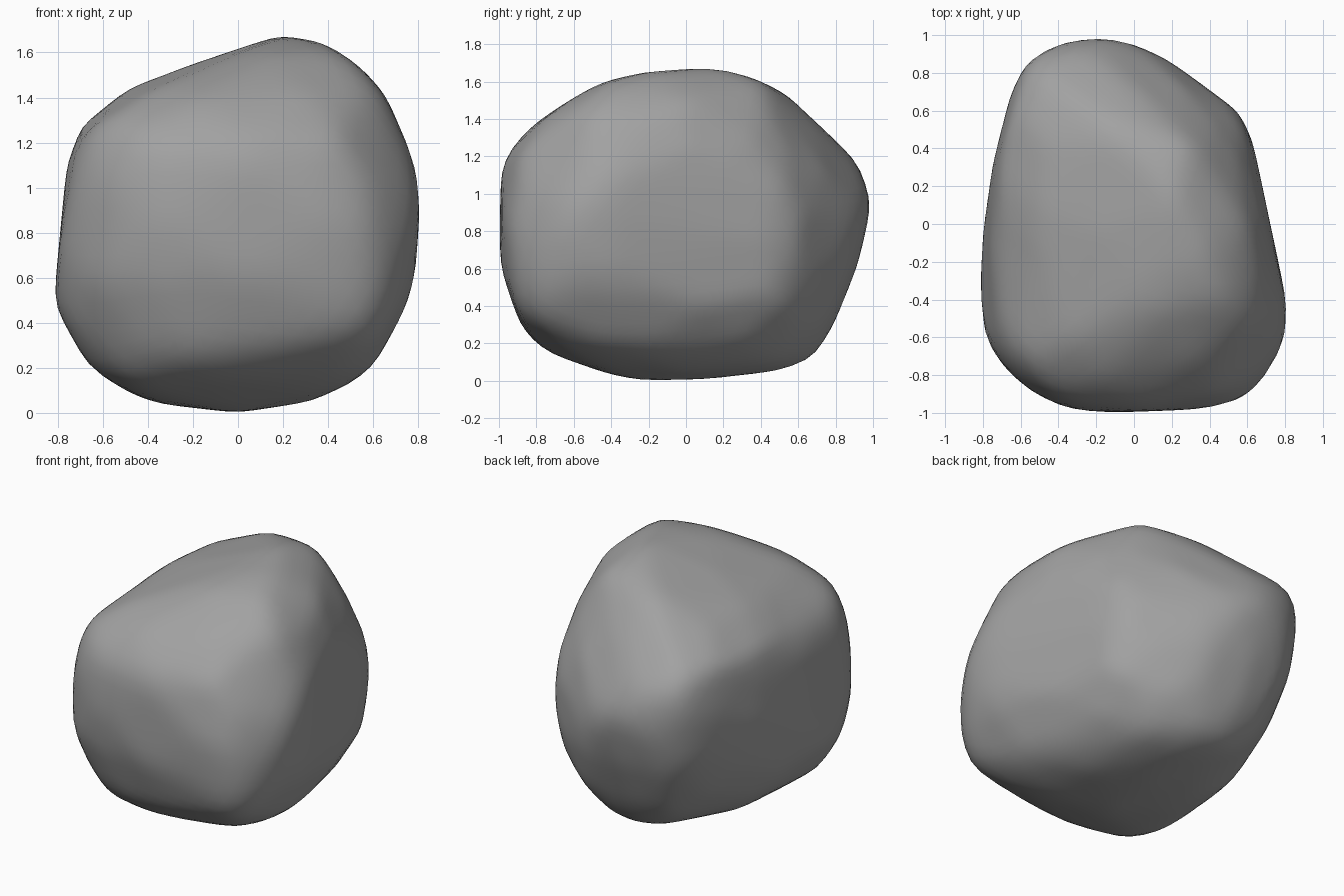
import bpy
import bmesh
from math import sqrt
from mathutils import Vector
from mathutils.bvhtree import BVHTree

default_cube = bpy.data.objects.get("Cube")
if default_cube:
    bpy.data.objects.remove(default_cube, do_unlink=True)

CENTRE_HEIGHT = .84

# Outline profiles, clockwise from the top, around the boulder's centre
front_outline = [
    (.19, .84), (.38, .81), (.54, .7), (.66, .57), (.79, .27), (.81, .11),
    (.79, -.23), (.75, -.37), (.61, -.63), (.49, -.72), (.33, -.79), (0, -.84),
    (-.36, -.8), (-.52, -.74), (-.66, -.65), (-.82, -.36), (-.76, .27),
    (-.7, .43), (-.49, .6), (-.2, .71)]
side_outline = [
    (.16, .84), (.36, .78), (.53, .7), (.93, .32), (1, .13), (.92, -.23),
    (.79, -.55), (.68, -.72), (.5, -.79), (.14, -.83), (-.24, -.84),
    (-.4, -.81), (-.77, -.68), (-.89, -.54), (-1, -.22), (-.99, .3),
    (-.93, .48), (-.78, .59), (-.45, .76), (-.24, .81)]
plan_outline = [
    (-.18, 1), (0, .96), (.17, .88), (.56, .59), (.63, .44), (.81, -.41),
    (.81, -.61), (.71, -.79), (.58, -.93), (.39, -.98), (-.16, -1),
    (-.36, -.98), (-.54, -.89), (-.68, -.77), (-.79, -.61), (-.82, -.41),
    (-.8, -.03), (-.75, .32), (-.66, .68), (-.58, .86), (-.4, .96)]
rising_outline = [
    (-.12, .86), (.32, .84), (.52, .68), (.7, .42), (.81, .08), (.81, -.11),
    (.75, -.39), (.57, -.61), (.18, -.93), (-.14, -.97), (-.45, -.88),
    (-.73, -.77), (-.87, -.61), (-1.03, -.29), (-1.03, .02), (-.98, .25),
    (-.91, .37), (-.51, .6), (-.33, .75)]
falling_outline = [
    (-.06, .96), (.3, .87), (.7, .69), (.94, .5), (1.03, .23), (1.03, -.16),
    (.94, -.44), (.8, -.62), (.24, -.86), (-.23, -.93), (-.4, -.91),
    (-.53, -.82), (-.68, -.64), (-.78, -.35), (-.82, -.08), (-.77, .19),
    (-.64, .47), (-.42, .77), (-.33, .87), (-.19, .94)]
under_outline = [
    (.09, .9), (.35, .83), (.9, .52), (.99, .42), (1.01, .26), (.96, -.07),
    (.82, -.37), (.6, -.65), (.31, -.91), (.24, -.96), (-.12, -1.01),
    (-.52, -.87), (-.76, -.76), (-1.02, -.52), (-1.07, -.35), (-1.09, .05),
    (-.8, .55), (-.57, .72), (-.3, .81)]


def diagonal_axes(side_x, side_y, tilt):
    """Right and up axes of a profile plane facing a tilted diagonal."""
    toward = Vector((side_x, side_y, 0)) / sqrt(2)
    up_axis = Vector((0, 0, 1))
    right = up_axis.cross(toward)
    up = up_axis * sqrt(1 - tilt * tilt) - toward * tilt
    return right, up


X, Y, Z = Vector((1, 0, 0)), Vector((0, 1, 0)), Vector((0, 0, 1))
profiles = [
    ((X, Z), front_outline),
    ((Y, Z), side_outline),
    ((X, Y), plan_outline),
    (diagonal_axes(1, -1, .5), rising_outline),
    (diagonal_axes(-1, 1, .5), falling_outline),
    (diagonal_axes(1, 1, -.5), under_outline),
]


def cross(a, b):
    return a[0] * b[1] - a[1] * b[0]


def reach(direction, profile):
    """Distance along a direction at which it leaves the extruded outline."""
    (right, up), outline = profile
    d = (direction.dot(right), direction.dot(up))
    for p, q in zip(outline, outline[1:] + outline[:1]):
        if cross(d, p) >= 0 and cross(q, d) >= 0:
            span = cross(d, (q[0] - p[0], q[1] - p[1]))
            if abs(span) > 1e-6:
                return cross(p, q) / span
    return 10.0


def rim_points(profile):
    """Outline corners, each set midway through the depth the others allow."""
    (right, up), outline = profile
    others = [other for other in profiles if other is not profile]
    depth_axis = right.cross(up)
    for a, b in outline:
        corner = right * a + up * b
        depths = [step * .025 for step in range(-44, 45)]
        allowed = [depth for depth in depths
                   if all(reach(corner * .98 + depth_axis * depth, other) >= 1
                          for other in others)]
        if allowed:
            yield corner + depth_axis * (sum(allowed) / len(allowed))


# Inner core: the convex skin over all rim points
core = bmesh.new()
for profile in profiles:
    for point in rim_points(profile):
        core.verts.new(point)
bmesh.ops.convex_hull(core, input=core.verts[:])
core_tree = BVHTree.FromBMesh(core, epsilon=1e-5)
core.free()

# Boulder: a sphere shaped midway between the core and the carved outlines
bm = bmesh.new()
bmesh.ops.create_icosphere(bm, subdivisions=5, radius=1.0)
for v in bm.verts:
    d = v.co.normalized()
    outer = min(reach(d, profile) for profile in profiles)
    inner = core_tree.ray_cast(Vector(), d)[3] or outer
    v.co = d * (outer + min(inner, outer)) / 2

# Wear down the ridges a little and rest it on the ground
for step in range(2):
    bmesh.ops.smooth_vert(bm, verts=bm.verts[:], factor=.5,
                          use_axis_x=True, use_axis_y=True, use_axis_z=True)
bmesh.ops.translate(bm, verts=bm.verts[:], vec=Z * CENTRE_HEIGHT)
for f in bm.faces:
    f.smooth = True

mesh = bpy.data.meshes.new("boulder")
bm.to_mesh(mesh)
bm.free()
boulder = bpy.data.objects.new("boulder", mesh)
bpy.context.scene.collection.objects.link(boulder)

# Plain grey stone
stone = bpy.data.materials.new("grey_stone")
stone.use_nodes = True
colour = (.36, .36, .36, 1)
stone.diffuse_color = colour
shader = next(n for n in stone.node_tree.nodes if n.type == 'BSDF_PRINCIPLED')
shader.inputs["Base Color"].default_value = colour
mesh.materials.append(stone)
